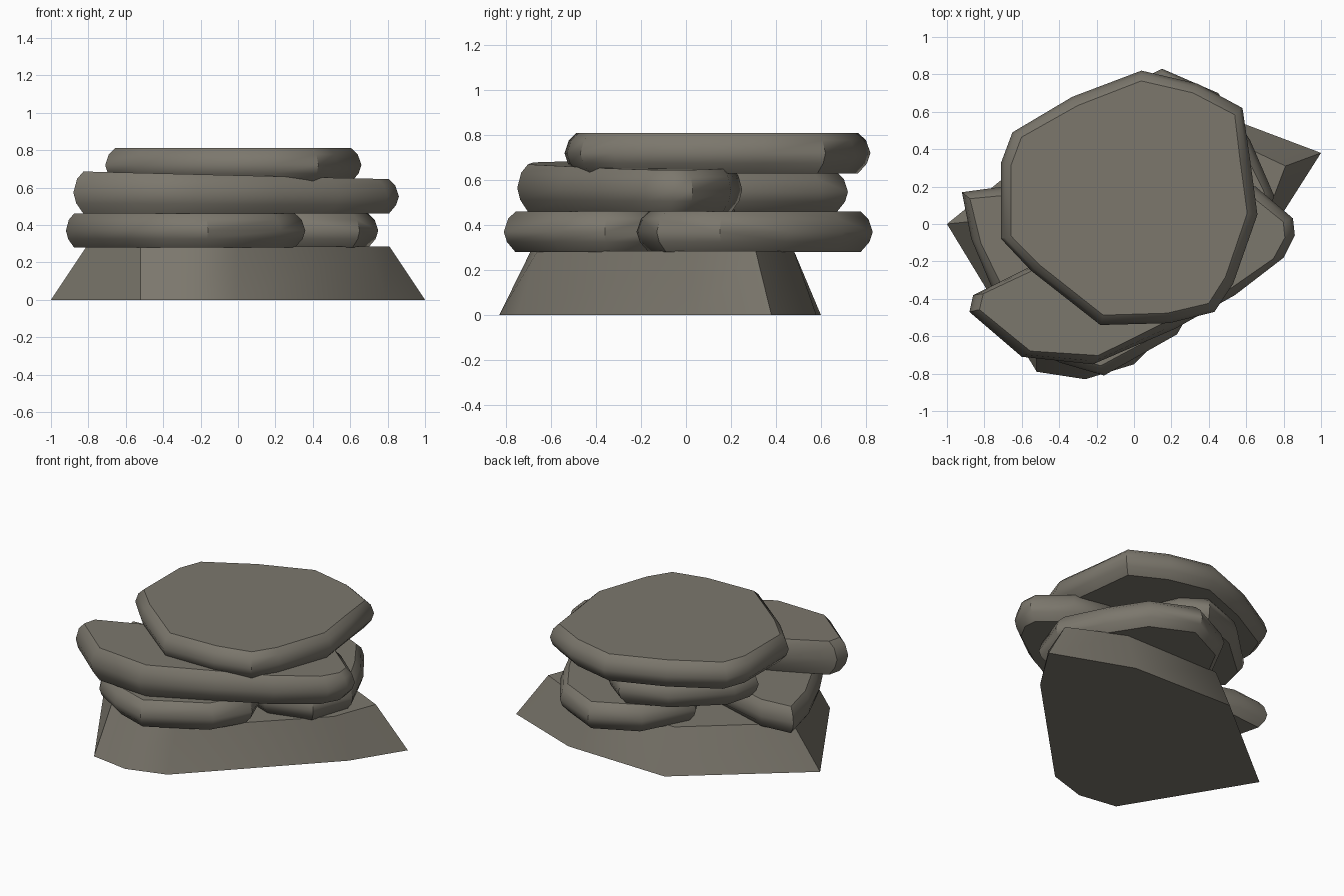
import bpy, bmesh, math
from mathutils import Vector

if "Cube" in bpy.data.objects:
    bpy.data.objects.remove(bpy.data.objects["Cube"])

stone = bpy.data.materials.new("grey_brown_stone")
stone.diffuse_color = (0.20, 0.185, 0.152, 1)
stone.use_nodes = True
stone.node_tree.nodes["Principled BSDF"].inputs["Base Color"].default_value = stone.diffuse_color


def finish(name, bm):
    bmesh.ops.recalc_face_normals(bm, faces=bm.faces)
    me = bpy.data.meshes.new(name)
    bm.to_mesh(me)
    bm.free()
    me.materials.append(stone)
    ob = bpy.data.objects.new(name, me)
    bpy.context.collection.objects.link(ob)
    bpy.ops.object.select_all(action='DESELECT')
    ob.select_set(True)
    bpy.context.view_layer.objects.active = ob
    bpy.ops.object.shade_smooth_by_angle(angle=math.radians(40))


def loft(name, rings):
    """Skin a stack of equal-length rings and cap both ends."""
    bm = bmesh.new()
    loops = [[bm.verts.new(p) for p in r] for r in rings]
    n = len(rings[0])
    for a, b in zip(loops, loops[1:]):
        for i in range(n):
            j = (i + 1) % n
            bm.faces.new((a[i], a[j], b[j], b[i]))
    bm.faces.new(loops[0][::-1])
    bm.faces.new(loops[-1])
    finish(name, bm)


def slab(name, outline, z0, z1, tilt=0.0):
    """Flat stone with worn edges: pulled in at the bottom and top."""
    pts = [Vector(p) for p in outline]
    c = sum(pts, Vector((0, 0))) / len(pts)
    rings = []
    for t, inset in ((0, 0.055), (0.25, 0.015), (0.5, 0), (0.82, 0.02), (1, 0.055)):
        ring = []
        for p in pts:
            q = p + (c - p).normalized() * inset
            ring.append((q.x, q.y, z0 + t * (z1 - z0 - tilt * q.x)))
        rings.append(ring)
    loft(name, rings)


# Base boulder: flared foot, narrower top
foot = [(1, .38), (.47, .58), (-.26, .6), (-1, 0), (-.52, -.79), (-.26, -.83), (0, -.75), (.79, .05)]
crown = [(.81, .31), (.45, .48), (-.25, .48), (-.81, .02), (-.52, -.6), (-.26, -.69), (0, -.66), (.7, .02)]
loft("base_boulder", [[(x, y, 0) for x, y in foot], [(x, y, .285) for x, y in crown]])

# Second layer: two slabs side by side
slab("lower_front_slab", [(-.16, -.81), (.23, -.59), (.36, -.36), (.28, -.15), (-.3, .1), (-.7, .2),
                          (-.92, .17), (-.87, -.08), (-.76, -.34), (-.6, -.62), (-.4, -.74)], .28, .46)
slab("lower_back_slab", [(.15, .83), (.45, .7), (.62, .45), (.75, .15), (.65, -.13), (.35, -.22),
                         (-.1, -.05), (-.32, .35), (-.15, .68)], .28, .46)

# Third layer: long diagonal slab and a small one behind
slab("middle_long_slab", [(-.88, -.47), (-.6, -.71), (-.22, -.75), (.22, -.56), (.54, -.38), (.8, -.18),
                          (.86, -.06), (.85, .03), (.65, .2), (.4, .25), (-.1, .0), (-.58, -.24),
                          (-.86, -.38)], .46, .665, .025)
slab("middle_back_slab", [(-.64, .14), (-.6, .33), (-.3, .62), (0, .72), (.16, .6), (.32, .2),
                          (-.3, -.1)], .46, .635)

# Top slab
slab("top_slab", [(-.18, -.54), (.19, -.53), (.43, -.47), (.53, -.32), (.66, .05), (.62, .35), (.58, .62),
                  (.34, .75), (.04, .82), (-.33, .68), (-.65, .49), (-.71, .33), (-.71, -.08),
                  (-.55, -.25)], .63, .81)
